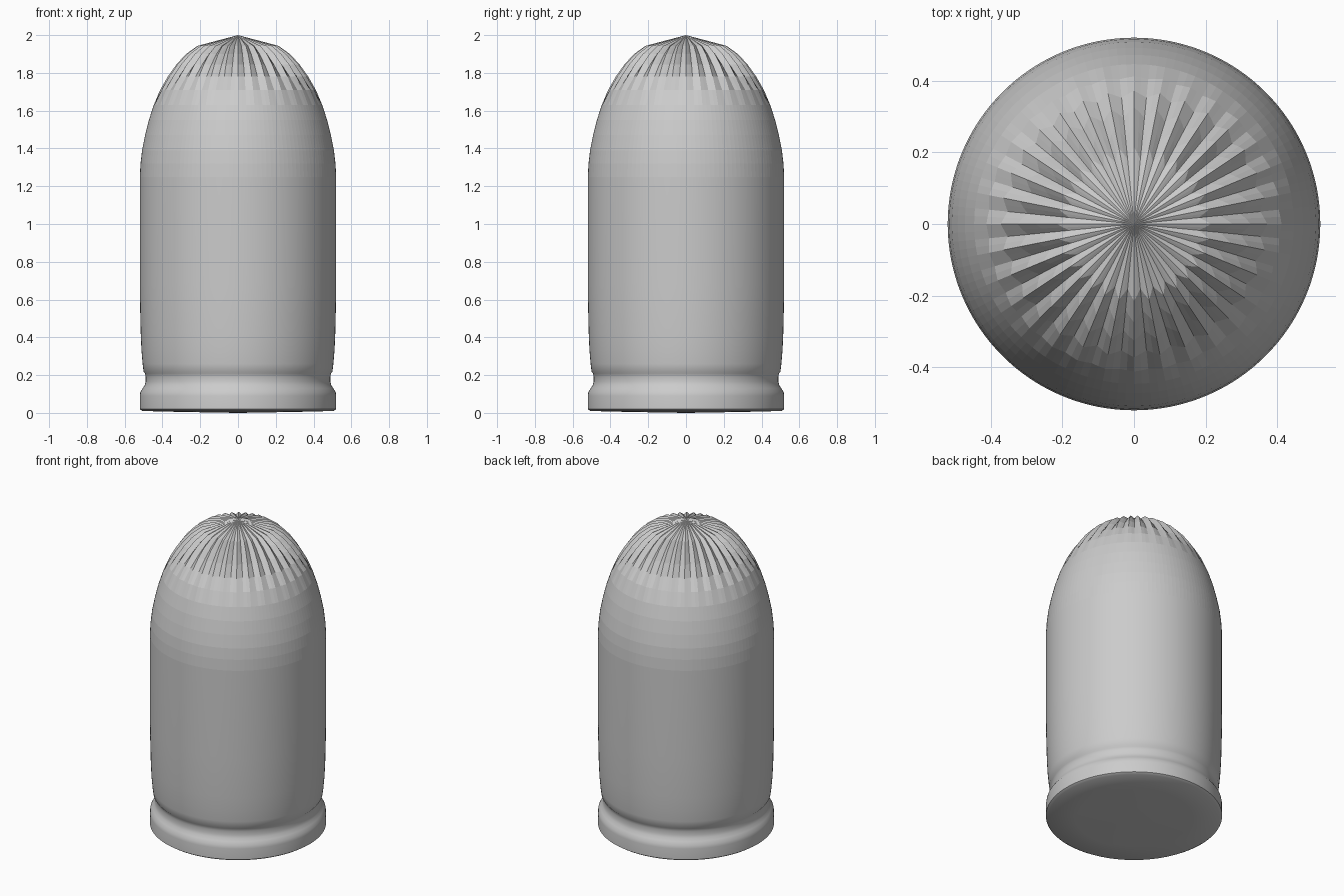
import bpy, bmesh, math

if "Cube" in bpy.data.objects:
    bpy.data.objects.remove(bpy.data.objects["Cube"])

SEG = 128      # columns around the axis
FLUTES = 32    # grooves around the nose


def lathe(name, profile, smooth):
    """Spin (radius, z, groove depth) points around z; radius 0 makes a pole."""
    bm = bmesh.new()
    rings = []
    for r, z, depth in profile:
        if r == 0:
            rings.append([bm.verts.new((0, 0, z))])
            continue
        ring = []
        for i in range(SEG):
            a = 2 * math.pi * i / SEG
            rr = r - depth * (0.5 - 0.5 * math.cos(FLUTES * a))
            ring.append(bm.verts.new((rr * math.cos(a), rr * math.sin(a), z)))
        rings.append(ring)
    for lo, hi in zip(rings, rings[1:]):
        for i in range(SEG):
            j = (i + 1) % SEG
            if len(lo) == 1:
                bm.faces.new((lo[0], hi[j], hi[i]))
            elif len(hi) == 1:
                bm.faces.new((lo[i], lo[j], hi[0]))
            else:
                bm.faces.new((lo[i], lo[j], hi[j], hi[i]))
    me = bpy.data.meshes.new(name)
    bm.to_mesh(me)
    bm.free()
    ob = bpy.data.objects.new(name, me)
    bpy.context.collection.objects.link(ob)
    if smooth:
        bpy.ops.object.select_all(action='DESELECT')
        ob.select_set(True)
        bpy.context.view_layer.objects.active = ob
        bpy.ops.object.shade_smooth_by_angle(angle=math.radians(35))
    return ob


# Body: slightly domed underside, rim, shallow groove and straight wall
lathe("casing", [(r, z, 0) for r, z in [
    (0, 0), (0.13, 0.002), (0.34, 0.006), (0.505, 0.01), (0.52, 0.02),
    (0.52, 0.09), (0.517, 0.11), (0.505, 0.13), (0.494, 0.147),
    (0.489, 0.165), (0.489, 0.19), (0.492, 0.208), (0.50, 0.218),
    (0.505, 0.26), (0.511, 0.33), (0.515, 0.42), (0.518, 0.55),
    (0.52, 0.68), (0.52, 1.25)]], True)

# Rounded nose with radial grooves and a shallow cone tip
lathe("nose", [
    (0.52, 1.25, 0), (0.516, 1.32, 0), (0.508, 1.39, 0), (0.492, 1.47, 0),
    (0.472, 1.55, 0), (0.446, 1.63, 0), (0.412, 1.71, 0.006),
    (0.372, 1.78, 0.018), (0.326, 1.845, 0.028), (0.275, 1.90, 0.034),
    (0.215, 1.943, 0.034), (0, 2.0, 0)], False)
